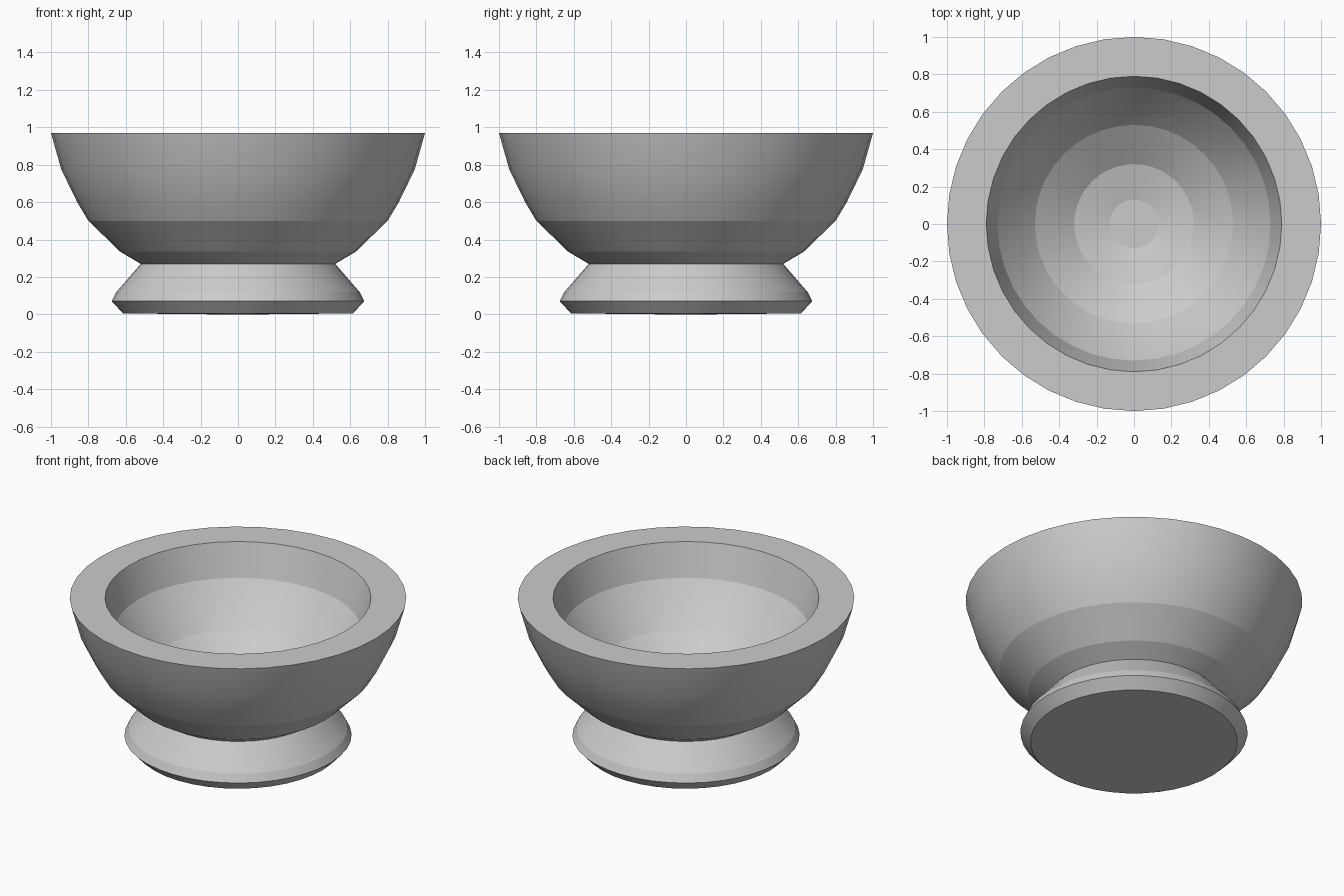
import bpy, bmesh, math

if "Cube" in bpy.data.objects:
    bpy.data.objects.remove(bpy.data.objects["Cube"])

SIDES = 40

# Profile (radius, height): underside, foot, outer bowl, rim, inner bowl
profile = [
    (0.12, 0.0), (0.615, 0.005), (0.675, 0.07), (0.65, 0.12), (0.52, 0.27),
    (0.63, 0.335), (0.80, 0.50), (0.86, 0.60), (0.945, 0.775), (1.0, 0.97),
    (0.79, 0.97), (0.73, 0.76), (0.63, 0.62), (0.53, 0.51), (0.32, 0.37),
    (0.13, 0.325),
]

bm = bmesh.new()
rings = []
for r, z in profile:
    rings.append([bm.verts.new((r * math.cos(math.tau * i / SIDES),
                                r * math.sin(math.tau * i / SIDES), z))
                  for i in range(SIDES)])

# Walls between neighbouring rings
for a, b in zip(rings, rings[1:]):
    for i in range(SIDES):
        j = (i + 1) % SIDES
        bm.faces.new((a[i], a[j], b[j], b[i]))

# Underside and inner floor discs
bm.faces.new(rings[0][::-1])
bm.faces.new(rings[-1])
bmesh.ops.recalc_face_normals(bm, faces=bm.faces[:])

mesh = bpy.data.meshes.new("footed_bowl")
bm.to_mesh(mesh)
bm.free()
bowl = bpy.data.objects.new("footed_bowl", mesh)
bpy.context.collection.objects.link(bowl)

# Smooth around the bowl, crisp at the rim and foot
bpy.context.view_layer.objects.active = bowl
bowl.select_set(True)
bpy.ops.object.shade_smooth_by_angle(angle=math.radians(12))
